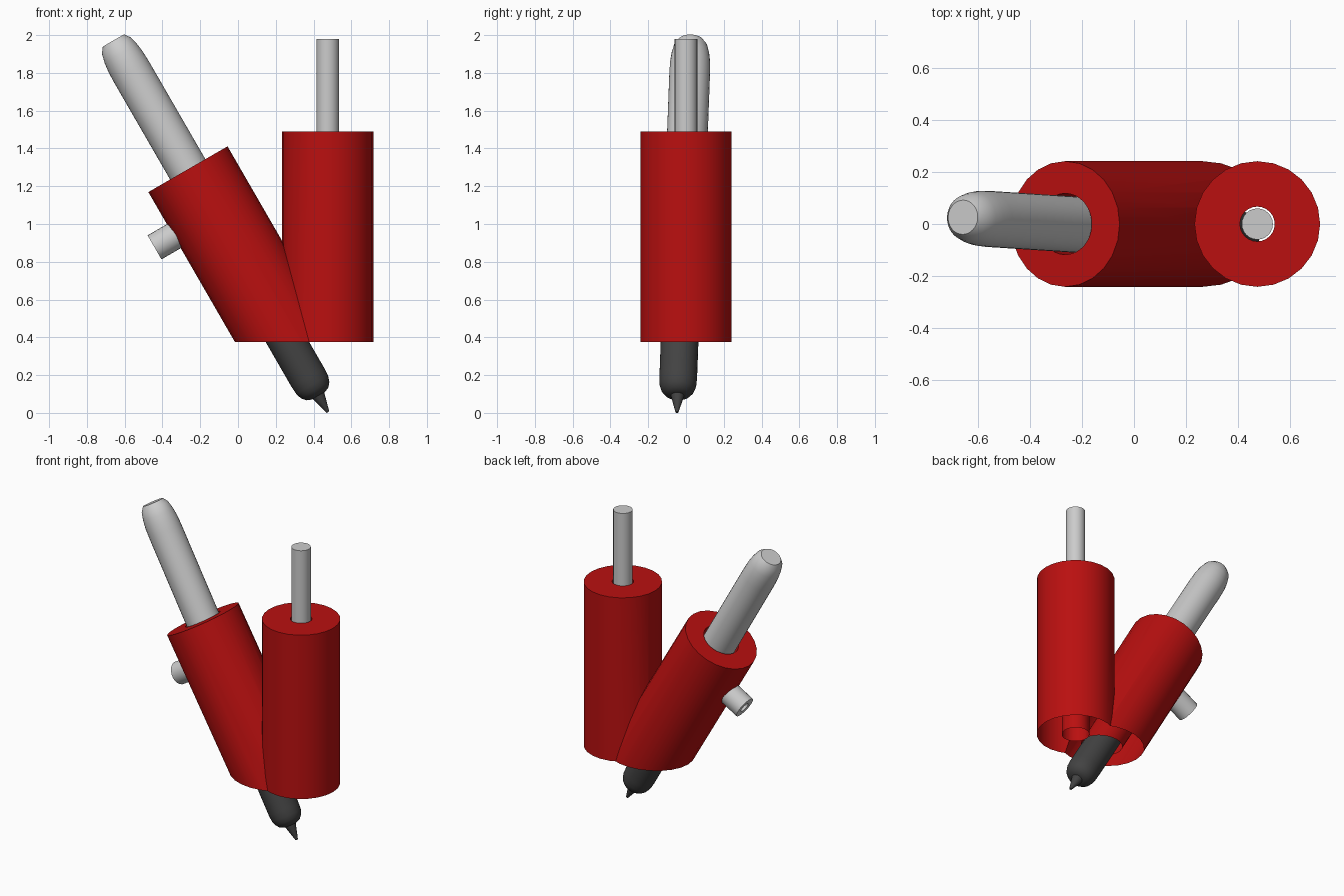
import bpy, bmesh, math
from mathutils import Vector

cube = bpy.data.objects.get("Cube")
if cube:
    bpy.data.objects.remove(cube, do_unlink=True)


def material(name, rgb):
    m = bpy.data.materials.new(name)
    m.use_nodes = True
    m.diffuse_color = (*rgb, 1)
    m.node_tree.nodes["Principled BSDF"].inputs["Base Color"].default_value = (*rgb, 1)
    return m


red = material("red", (0.49, 0.005, 0.005))
grey = material("light grey", (0.6, 0.6, 0.6))
dark = material("dark grey", (0.055, 0.055, 0.055))


def smooth(ob, angle):
    bpy.ops.object.select_all(action='DESELECT')
    ob.select_set(True)
    bpy.context.view_layer.objects.active = ob
    bpy.ops.object.shade_smooth_by_angle(angle=math.radians(angle))


def lathe(name, start, end, profile, mat, sides=24, angle=40):
    """Spin (radius, distance from start) points around the line start-end."""
    bm = bmesh.new()
    vs = [bm.verts.new((r, 0, t)) for r, t in profile]
    es = [bm.edges.new(pair) for pair in zip(vs, vs[1:])]
    bmesh.ops.spin(bm, geom=vs + es, cent=(0, 0, 0), axis=(0, 0, 1),
                   angle=math.tau, steps=sides)
    bmesh.ops.remove_doubles(bm, verts=bm.verts[:], dist=0.0005)
    bmesh.ops.recalc_face_normals(bm, faces=bm.faces[:])
    me = bpy.data.meshes.new(name)
    bm.to_mesh(me)
    bm.free()
    ob = bpy.data.objects.new(name, me)
    bpy.context.collection.objects.link(ob)
    me.materials.append(mat)
    ob.location = start
    ob.rotation_mode = 'QUATERNION'
    ob.rotation_quaternion = (end - start).to_track_quat('Z', 'Y')
    smooth(ob, angle)
    return ob


def rod(name, start, end, radius, mat, sides=24):
    length = (end - start).length
    return lathe(name, start, end, [(0, 0), (radius, 0), (radius, length), (0, length)],
                 mat, sides)


def combine(target, other, operation):
    mod = target.modifiers.new(operation.lower(), 'BOOLEAN')
    mod.operation = operation
    mod.solver = 'EXACT'
    mod.object = other
    bpy.context.view_layer.update()
    bpy.context.view_layer.objects.active = target
    bpy.ops.object.modifier_apply(modifier=mod.name)
    bpy.data.objects.remove(other, do_unlink=True)


# Main axes
up = Vector((-0.5, 0, math.sqrt(0.75)))          # leaning sleeve
out = Vector((-math.sqrt(0.75), 0, -0.5))        # set screw
sleeve_top = Vector((-0.265, 0, 1.29))
post = Vector((0.475, 0, 0))
BOTTOM, RADIUS = 0.375, 0.242


def at(z):
    return post + Vector((0, 0, z))


# Holder: upright and leaning cylinders joined, bored and cut flat underneath
holder = rod("holder", at(0.1), at(1.49), RADIUS, red)
combine(holder, rod("leaning_sleeve", sleeve_top - up * 1.5, sleeve_top, RADIUS, red), 'UNION')
combine(holder, rod("pen_bore", sleeve_top - up * 1.8, sleeve_top + up * 0.2, 0.118, red, 32),
        'DIFFERENCE')
combine(holder, rod("lower_bore", at(0), at(1.1), 0.086, red), 'DIFFERENCE')
combine(holder, rod("shaft_bore", at(0.9), at(1.7), 0.067, red), 'DIFFERENCE')
bpy.ops.mesh.primitive_cube_add(size=4, location=(0, 0, BOTTOM - 2))
combine(holder, bpy.context.object, 'DIFFERENCE')
smooth(holder, 20)

# Upright shaft
rod("shaft", at(0.95), at(1.98), 0.06, grey)

# Set screw with a small socket in its head
screw_start = sleeve_top - up * 0.27 + out * 0.12
screw_foot = sleeve_top + up * (0.98 - up.dot(sleeve_top))
screw_start = screw_foot + out * 0.13
lathe("set_screw", screw_start, screw_start + out,
      [(0, 0), (0.0735, 0), (0.0735, 0.23), (0.032, 0.23), (0.032, 0.17), (0, 0.17)], grey)

# Pen: barrel, grip and point share one axis, measured from the point
tip = Vector((0.476, -0.048, 0.004))
cap = Vector((-0.659, 0.026, 1.97))
length = (cap - tip).length
joint = 0.9
dome = [(0.108, 0.19), (0.106, 0.13), (0.1, 0.08), (0.088, 0.03), (0.066, 0)]
lathe("pen_barrel", tip, cap,
      [(0, joint), (0.108, joint)] + [(r, length - d) for r, d in dome] + [(0, length)],
      grey, 32)
grip = [(0.04, 0.1), (0.068, 0.112), (0.087, 0.135), (0.097, 0.165), (0.1, 0.21)]
lathe("pen_grip", tip, cap, [(0, 0.1)] + grip + [(0.1, joint), (0, joint)], dark, 32)
lathe("pen_point", tip, cap, [(0, 0), (0.008, 0), (0.038, 0.11), (0, 0.11)], dark, 16)
